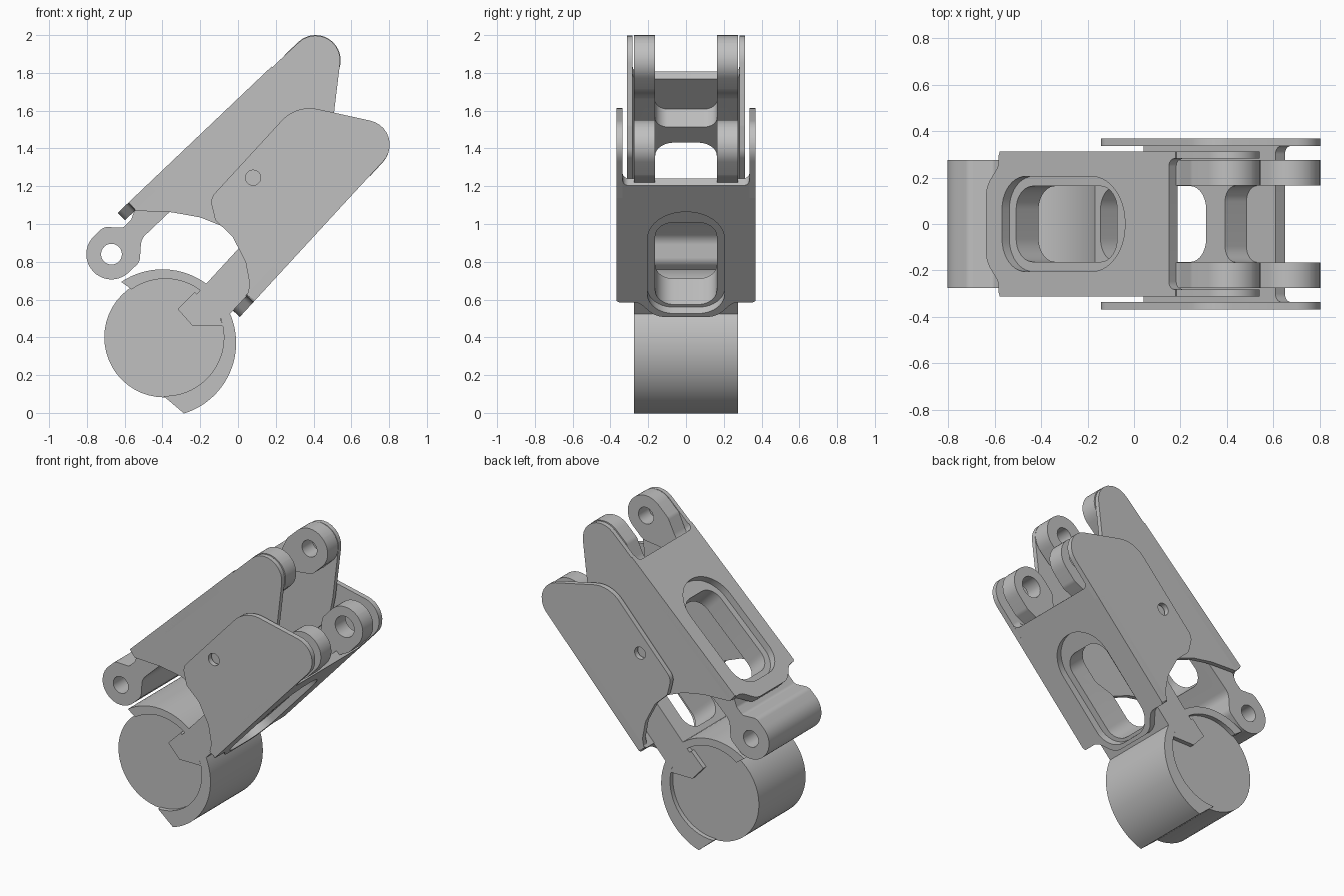
import bpy, bmesh
from math import sin, cos, tan, radians
from mathutils import Matrix, Vector

if "Cube" in bpy.data.objects:
    bpy.data.objects.remove(bpy.data.objects["Cube"])

grey = bpy.data.materials.new("machined_grey")
grey.use_nodes = True
COLOUR = (0.53, 0.53, 0.53, 1)
grey.diffuse_color = COLOUR
grey.node_tree.nodes["Principled BSDF"].inputs["Base Color"].default_value = COLOUR


def frame(origin, along, out):
    """Local x runs along the link, y across it, z out through its cover."""
    m = Matrix.Identity(4)
    for col, v in enumerate((along, (0, 1, 0), out, origin)):
        for row in range(3):
            m[row][col] = v[row]
    return m


WORLD = Matrix.Identity(4)
UPPER = frame((-.67, 0, .84), (.725, 0, .689), (-.689, 0, .725))
LOWER = frame((-.34, 0, .32), (.677, 0, .736), (.736, 0, -.677))


def rounded(corners, steps=10):
    """Polygon whose corners (x, y, radius) are filleted."""
    pts = []
    for i, (x, y, r) in enumerate(corners):
        p = Vector((x, y))
        a = (Vector(corners[i - 1][:2]) - p).normalized()
        b = (Vector(corners[(i + 1) % len(corners)][:2]) - p).normalized()
        half = a.angle(b) / 2
        if r == 0 or half > 1.56:
            pts.append(p)
            continue
        centre = p + (a + b).normalized() * (r / sin(half))
        start = p + a * (r / tan(half)) - centre
        end = p + b * (r / tan(half)) - centre
        sweep = start.angle_signed(end)
        for k in range(steps + 1):
            t = -sweep * k / steps
            pts.append(centre + Matrix.Rotation(t, 2) @ start)
    return pts


def slot2d(x0, x1, h, r0, r1):
    return rounded([(x0, -h, r0), (x1, -h, r1), (x1, h, r1), (x0, h, r0)])


def arc(cx, cy, r, a0, a1, n=48):
    return [Vector((cx + r * cos(radians(a0 + (a1 - a0) * k / n)),
                    cy + r * sin(radians(a0 + (a1 - a0) * k / n)))) for k in range(n + 1)]


def circle(cx, cy, r):
    return arc(cx, cy, r, 0, 360)[:-1]


def prism(name, pts, lo, hi, m=WORLD, plan=False):
    """Extrude a side profile across y, or a plan profile along local z."""
    bm = bmesh.new()
    put = (lambda p, h: m @ Vector((p[0], p[1], h))) if plan else (lambda p, h: m @ Vector((p[0], h, p[1])))
    rings = [[bm.verts.new(put(p, h)) for p in pts] for h in (lo, hi)]
    for ring in rings:
        bm.faces.new(ring)
    n = len(pts)
    for i in range(n):
        j = (i + 1) % n
        bm.faces.new((rings[0][i], rings[0][j], rings[1][j], rings[1][i]))
    bmesh.ops.remove_doubles(bm, verts=bm.verts, dist=1e-5)
    bmesh.ops.recalc_face_normals(bm, faces=bm.faces)
    me = bpy.data.meshes.new(name)
    bm.to_mesh(me)
    bm.free()
    me.materials.append(grey)
    ob = bpy.data.objects.new(name, me)
    bpy.context.collection.objects.link(ob)
    return ob


def cut(ob, *cutters):
    bpy.context.view_layer.objects.active = ob
    for c in cutters:
        mod = ob.modifiers.new("cut", "BOOLEAN")
        mod.operation, mod.solver, mod.object = "DIFFERENCE", "EXACT", c
        bpy.ops.object.modifier_apply(modifier=mod.name)
        bpy.data.objects.remove(c)


END = 1.49  # distance from the lower pivot to the fork pivot
EYE = .133  # radius of the pivot eyes


def fork_end(bottom, top):
    """Profile corners of a fork eye, from the underside round to the top."""
    return [(1.28, bottom, .1), (1.39, -EYE, .06), (END + EYE, -EYE, EYE - .001),
            (END + EYE, EYE, EYE - .001), (1.39, EYE, .06), (1.28, top, .1)]


def arm(name, m, corners, window, gap, hole):
    ob = prism(name, rounded(corners), -.275, .275, m)
    cut(ob,
        prism("window_cutter", slot2d(*window, .163, .1, .1), -.5, .5, m, True),
        prism("fork_cutter", slot2d(gap, 2, .165, .07, .07), -.5, .5, m, True),
        prism("eye_cutter", circle(END, 0, hole), -.5, .5, m))
    return ob


# Link arms with fork eyes
upper_arm = arm("upper_arm", UPPER,
                [(-EYE, EYE, EYE - .001), (-EYE, -EYE, EYE - .001), (.08, -EYE, .06), (.17, -.05, .08)]
                + fork_end(-.05, .09)
                + [(.26, .09, .03), (.2, .06, .03), (.14, .06, .03), (.07, EYE, .05)],
                (.31, .91), 1.03, .055)
cut(upper_arm, prism("pivot_cutter", circle(0, 0, .055), -.5, .5, UPPER))
lower_arm = arm("lower_arm", LOWER,
                [(.3, .08, 0), (.3, -.12, 0), (.68, -.12, .05), (.8, -.05, .05)] + fork_end(-.05, .09),
                (.42, 1.015), 1.135, .07)


def cover(prefix, m, half, thick, tongue, shoulder, end, slot, top, profile):
    """Slotted web with a tongue, plus a pair of side plates."""
    inner = half - thick
    web = rounded([(shoulder, half, .02), (shoulder, .25, .07), (tongue, .16, .11),
                   (tongue, -.16, .11), (shoulder, -.25, .07), (shoulder, -half, .02),
                   (end + .04, -half, 0), (end + .04, -inner, 0), (end, -inner, .035),
                   (end, inner, .035), (end + .04, inner, 0), (end + .04, half, 0)])
    ob = prism(prefix + "_cover_web", web, top - .055, top, m, True)
    cut(ob, prism("slot_cutter", slot2d(*slot, .205, .14, .2), 0, .5, m, True))
    plates = []
    for side, sign in (("back", 1), ("front", -1)):
        plates.append(prism(f"{prefix}_{side}_plate", rounded(profile), sign * inner, sign * half))
    return plates


# Upper cover
cover("upper", UPPER, .312, .03, .175, .25, 1.26, (.27, 1.0), .136,
      [(-.578, 1.115, 0), (.583, 2.208, .13), (.5, 1.52, .15), (.47, 1.37, .1),
       (.05, .955, .06), (-.08, .987, .1), (-.2, 1.035, .1), (-.35, 1.062, .1), (-.54, 1.07, 0)])

# Lower cover with a pin hole in each plate
for plate in cover("lower", LOWER, .369, .034, .375, .48, 1.32, (.4, 1.13), .13,
                   [(.09, .6, 0), (.923, 1.498, .13), (.31, 1.633, .2), (-.148, 1.135, .07),
                    (-.12, 1.02, .04), (-.03, .935, .08), (.04, .8, .1), (.062, .68, 0), (.05, .62, 0)]):
    cut(plate, prism("pin_cutter", circle(.08, 1.245, .04), -.5, .5))

# Clamp shell around the recessed drum
prism("clamp_shell", arc(-.40, .37, .39, -73, 124) + arc(-.385, .4, .31, 125, -92), -.275, .275)
prism("drum", circle(-.39, .4, .318), -.245, .245)
prism("clamp_tongue", [(-.24, .46), (-.32, .55), (-.23, .64), (-.1, .52), (-.08, .46)], -.275, .275)

# Smooth curved walls, keep the edges crisp
for ob in bpy.context.collection.objects:
    if ob.type == "MESH" and grey.name in ob.data.materials:
        ob.data.shade_smooth()
        ob.data.set_sharp_from_angle(angle=radians(30))
